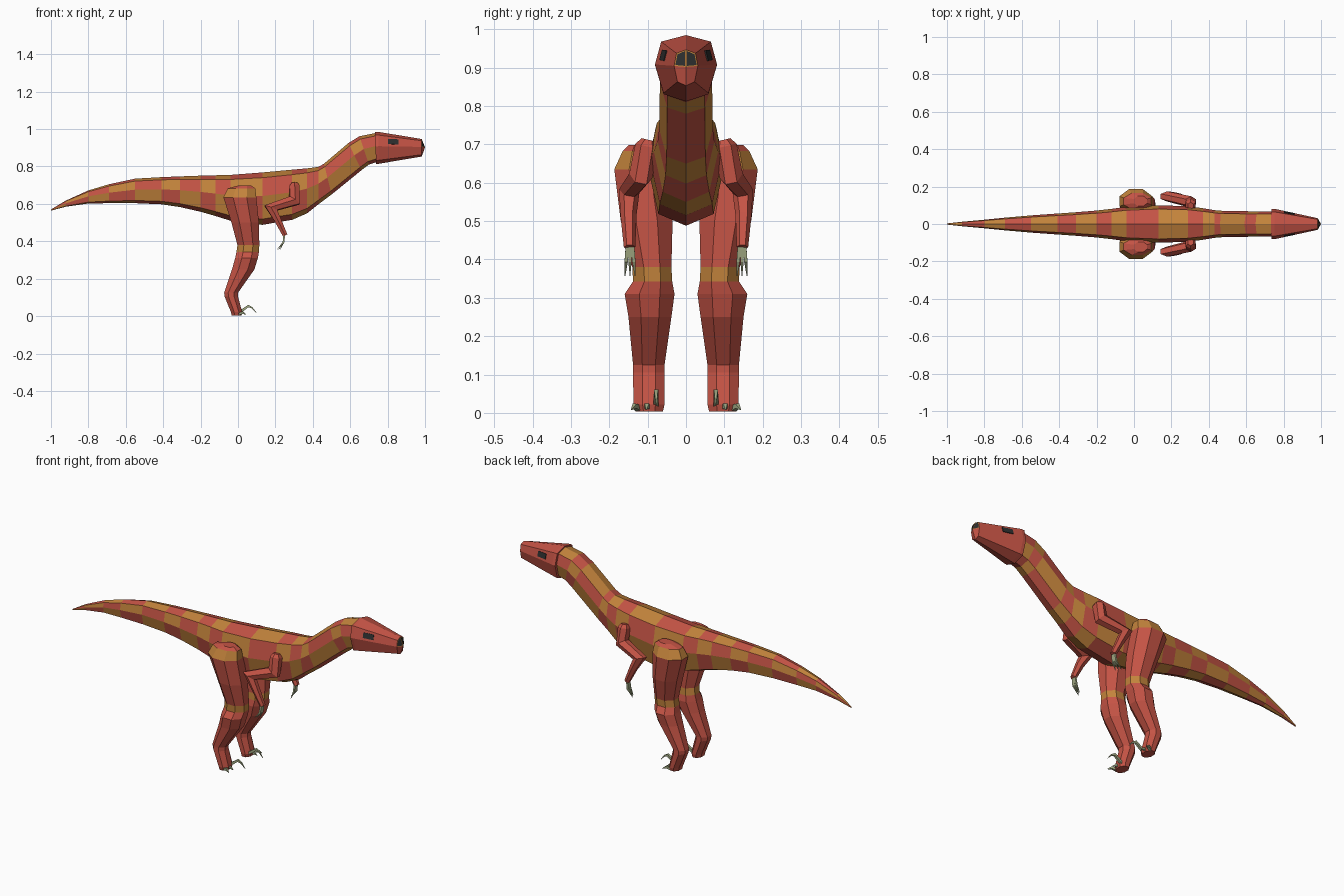
import bpy, bmesh, math
from mathutils import Vector

if "Cube" in bpy.data.objects:
    bpy.data.objects.remove(bpy.data.objects["Cube"])


def material(name, rgb):
    m = bpy.data.materials.new(name)
    m.diffuse_color = (*rgb, 1)
    m.use_nodes = True
    m.node_tree.nodes["Principled BSDF"].inputs["Base Color"].default_value = m.diffuse_color
    return m


RED = material("brick_red", (0.56, 0.088, 0.06))
ORANGE = material("ochre", (0.55, 0.23, 0.045))
CLAW = material("pale_claw", (0.36, 0.40, 0.23))
DARK = material("dark_grey", (0.025, 0.027, 0.027))


def finish(bm, name, mats, mirror=False):
    bmesh.ops.recalc_face_normals(bm, faces=bm.faces)
    me = bpy.data.meshes.new(name)
    bm.to_mesh(me)
    bm.free()
    for m in mats:
        me.materials.append(m)
    ob = bpy.data.objects.new(name, me)
    bpy.context.collection.objects.link(ob)
    if mirror:
        mod = ob.modifiers.new("mirror", "MIRROR")
        mod.use_axis = (False, True, False)
    return ob


def loft(bm, rings, rule=lambda i, k: 0, caps=(True, True)):
    """Skin closed rings; rule(ring, side) gives the material index."""
    vs = [[bm.verts.new(p) for p in r] for r in rings]
    n = len(vs[0])
    for i in range(len(vs) - 1):
        for k in range(n):
            j = (k + 1) % n
            f = bm.faces.new((vs[i][k], vs[i][j], vs[i + 1][j], vs[i + 1][k]))
            f.material_index = rule(i, k)
    if caps[0]:
        bm.faces.new(vs[0])
    if caps[1]:
        bm.faces.new(vs[-1])
    return vs


# Half section: share of half width, share of height from bottom to top
SECTION = [(0, 1), (0.80, 0.90), (1, 0.55), (0.72, 0.11), (0, 0)]
SECTION += [(-a, t) for a, t in SECTION[3:0:-1]]


def slice_ring(xt, zt, xb, zb, w):
    return [Vector((xb + (xt - xb) * t, a * w, zb + (zt - zb) * t)) for a, t in SECTION]


def tube(bm, path, radii, sides):
    """Tube along a path lying close to the xz plane, with mitred bends."""
    pts = [Vector(p) for p in path]
    rings = []
    for i, p in enumerate(pts):
        d0 = (p - pts[max(i - 1, 0)]).normalized()
        d1 = (pts[min(i + 1, len(pts) - 1)] - p).normalized()
        t = (d0 + d1).normalized()
        stretch = min(1.5, 1 / max(0.3, t.dot(d1 if d1.length else d0)))
        u = t.cross(Vector((0, 1, 0))).normalized()
        v = u.cross(t).normalized()
        rings.append([p + radii[i] * (u * math.cos(a) * stretch + v * math.sin(a))
                      for a in (2 * math.pi * (k + 0.5) / sides for k in range(sides))])
    loft(bm, rings)


# Body, neck and tail: checkered loft (top x, top z, bottom x, bottom z, half width)
body_rings = [
    (-1.0, 0.570, -1.0, 0.564, 0.003),
    (-0.92, 0.618, -0.92, 0.585, 0.012),
    (-0.80, 0.672, -0.80, 0.602, 0.023),
    (-0.69, 0.705, -0.69, 0.604, 0.034),
    (-0.55, 0.735, -0.55, 0.604, 0.046),
    (-0.41, 0.743, -0.41, 0.598, 0.056),
    (-0.31, 0.747, -0.31, 0.583, 0.063),
    (-0.20, 0.751, -0.20, 0.558, 0.072),
    (-0.12, 0.753, -0.12, 0.535, 0.081),
    (-0.04, 0.755, -0.04, 0.510, 0.092),
    (0.13, 0.768, 0.13, 0.488, 0.100),
    (0.29, 0.783, 0.29, 0.515, 0.095),
    (0.37, 0.790, 0.37, 0.550, 0.084),
    (0.43, 0.798, 0.43, 0.598, 0.074),
    (0.46, 0.815, 0.50, 0.650, 0.070),
    (0.59, 0.925, 0.66, 0.780, 0.068),
    (0.65, 0.962, 0.70, 0.810, 0.067),
    (0.74, 0.980, 0.745, 0.825, 0.067),
]


def checker(i, k):
    row = k if k < 4 else 7 - k
    return (i + row) % 2


bm = bmesh.new()
loft(bm, [slice_ring(*r) for r in body_rings], checker)
finish(bm, "body", [ORANGE, RED])

# Head: tapered loft with a pointed front and inset nostrils
head = [slice_ring(0.733, 0.985, 0.738, 0.812, 0.081),
        slice_ring(0.75, 0.985, 0.755, 0.815, 0.081),
        slice_ring(0.982, 0.947, 0.982, 0.853, 0.031)]
bm = bmesh.new()
vs = loft(bm, head, caps=(True, False))
front = vs[-1]
nose = bm.verts.new((1.0, 0, 0.902))
nostrils = [bm.faces.new((nose, front[2], front[1], front[0])),
            bm.faces.new((nose, front[0], front[7], front[6]))]
bm.faces.new((nose, front[4], front[3], front[2]))
bm.faces.new((nose, front[6], front[5], front[4]))
bmesh.ops.recalc_face_normals(bm, faces=bm.faces)
rim = bmesh.ops.inset_individual(bm, faces=nostrils, thickness=0.004)["faces"]
for f in rim:
    f.material_index = 1
for f in nostrils:
    f.material_index = 2
finish(bm, "head", [RED, ORANGE, DARK])

# Eyes: thin plates lying on the upper cheek
a, b, c, d = head[1][2], head[2][2], head[2][1], head[1][1]
out = (b - a).cross(d - a).normalized()
if out.y < 0:
    out = -out


def on_cheek(u, v):
    return (a.lerp(b, u)).lerp(d.lerp(c, u), v)


bm = bmesh.new()
corners = [on_cheek(u, v) for u, v in ((0.22, 0.22), (0.46, 0.22), (0.46, 0.80), (0.22, 0.72))]
loft(bm, [[p - out * 0.002 for p in corners], [p + out * 0.003 for p in corners]])
finish(bm, "eyes", [DARK], mirror=True)

# Legs: eight-sided loft (z, x min, x max, y min, y max), ochre at hip and knee
leg_rings = [
    (0.698, 0.00, 0.07, 0.095, 0.150),
    (0.683, -0.055, 0.092, 0.078, 0.165),
    (0.635, -0.078, 0.098, 0.055, 0.187),
    (0.500, -0.035, 0.112, 0.035, 0.170),
    (0.380, -0.003, 0.114, 0.038, 0.140),
    (0.343, -0.008, 0.112, 0.036, 0.138),
    (0.310, -0.015, 0.106, 0.030, 0.160),
    (0.250, -0.032, 0.088, 0.038, 0.150),
    (0.125, -0.074, 0.000, 0.056, 0.138),
    (0.105, -0.072, 0.000, 0.056, 0.138),
    (0.022, -0.038, 0.022, 0.056, 0.137),
    (0.004, -0.034, 0.018, 0.060, 0.132),
]


def octagon(z, x0, x1, y0, y1):
    s = 1 / math.cos(math.pi / 8)
    ring = []
    for k in range(8):
        t = math.pi * (k + 0.5) / 4
        ring.append(((x0 + x1) / 2 + (x1 - x0) / 2 * s * math.cos(t),
                     (y0 + y1) / 2 + (y1 - y0) / 2 * s * math.sin(t), z))
    return ring


bm = bmesh.new()
loft(bm, [octagon(*r) for r in leg_rings], lambda i, k: 1 if i in (1, 4) else 0)
finish(bm, "legs", [RED, ORANGE], mirror=True)

# Arms: bent six-sided tubes
bm = bmesh.new()
tube(bm, [(0.303, 0.098, 0.712), (0.303, 0.102, 0.695), (0.302, 0.118, 0.618),
          (0.175, 0.148, 0.578), (0.212, 0.150, 0.515), (0.252, 0.147, 0.432)],
     [0.018, 0.031, 0.031, 0.027, 0.021, 0.015], 6)
finish(bm, "arms", [RED], mirror=True)

# Hand claws: three slim curved spikes
bm = bmesh.new()
for dy in (-0.010, 0, 0.010):
    tube(bm, [(0.248, 0.146 + dy * 0.6, 0.440), (0.243, 0.146 + dy, 0.395),
              (0.218 - dy * 0.8, 0.146 + dy * 1.3, 0.357)], [0.007, 0.006, 0.001], 4)
finish(bm, "hand_claws", [CLAW], mirror=True)

# Foot claws: a raised inner sickle and two low outer claws
bm = bmesh.new()
tube(bm, [(0.005, 0.078, 0.018), (0.030, 0.078, 0.036), (0.055, 0.078, 0.054),
          (0.075, 0.078, 0.045), (0.098, 0.077, 0.018)],
     [0.010, 0.009, 0.008, 0.005, 0.001], 4)
for y0, y1 in ((0.100, 0.104), (0.125, 0.143)):
    tube(bm, [(0.005, y0, 0.012), (0.025, (y0 + y1) / 2, 0.018), (0.045, y1, 0.008)],
         [0.010, 0.008, 0.001], 4)
finish(bm, "foot_claws", [CLAW], mirror=True)
